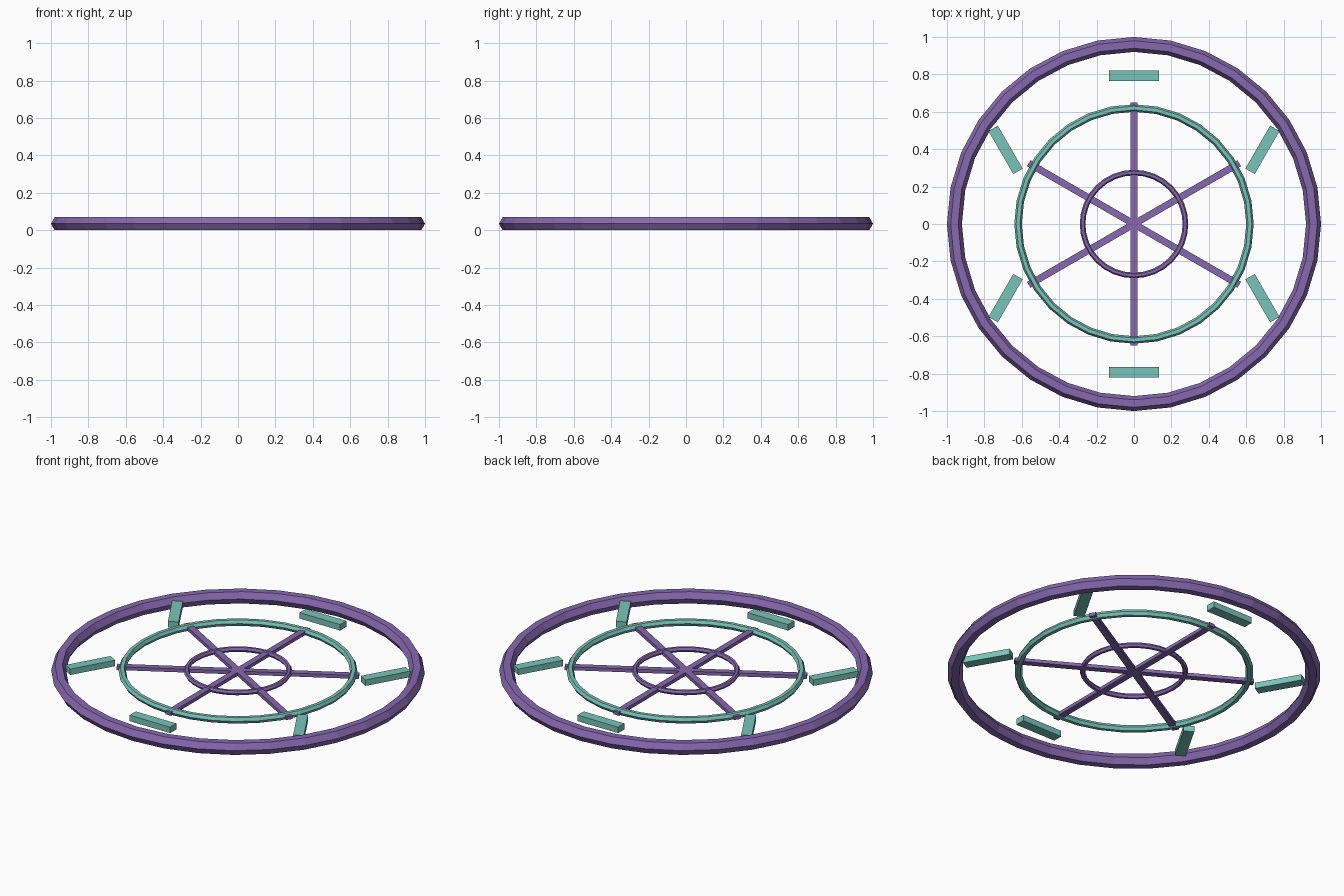
import bpy
from math import radians, cos, sin

if "Cube" in bpy.data.objects:
    bpy.data.objects.remove(bpy.data.objects["Cube"])


def material(name, color):
    m = bpy.data.materials.new(name)
    m.diffuse_color = color
    m.use_nodes = True
    m.node_tree.nodes["Principled BSDF"].inputs["Base Color"].default_value = m.diffuse_color
    return m


purple = material("purple", (0.24, 0.14, 0.43, 1))
teal = material("teal", (0.19, 0.55, 0.48, 1))


def ring(name, major, minor, z, mat):
    # low-poly hoop with hexagonal cross-section
    bpy.ops.mesh.primitive_torus_add(major_radius=major, minor_radius=minor,
                                     major_segments=32, minor_segments=6,
                                     location=(0, 0, z))
    o = bpy.context.object
    o.name = name
    o.data.materials.append(mat)
    bpy.ops.object.shade_flat()


def bar(name, size, loc, angle, mat):
    bpy.ops.mesh.primitive_cube_add(size=1, location=loc,
                                    rotation=(0, 0, radians(angle)))
    o = bpy.context.object
    o.name = name
    o.scale = size
    o.data.materials.append(mat)


# Concentric hoops
ring("outer_ring", 0.96, 0.04, 0.0346, purple)
ring("middle_ring", 0.62, 0.02, 0.039, teal)
ring("inner_ring", 0.275, 0.015, 0.04, purple)

# Three full-width bars make six spokes
for i, a in enumerate((30, 90, 150)):
    bar(f"spoke_{i + 1}", (1.30, 0.037, 0.02), (0, 0, 0.037), a, purple)

# Loose plates between the outer and middle rings
for i in range(6):
    a = 30 + 60 * i
    loc = (0.793 * cos(radians(a)), 0.793 * sin(radians(a)), 0.039)
    bar(f"marker_plate_{i + 1}", (0.265, 0.058, 0.035), loc, 90 - a, teal)
